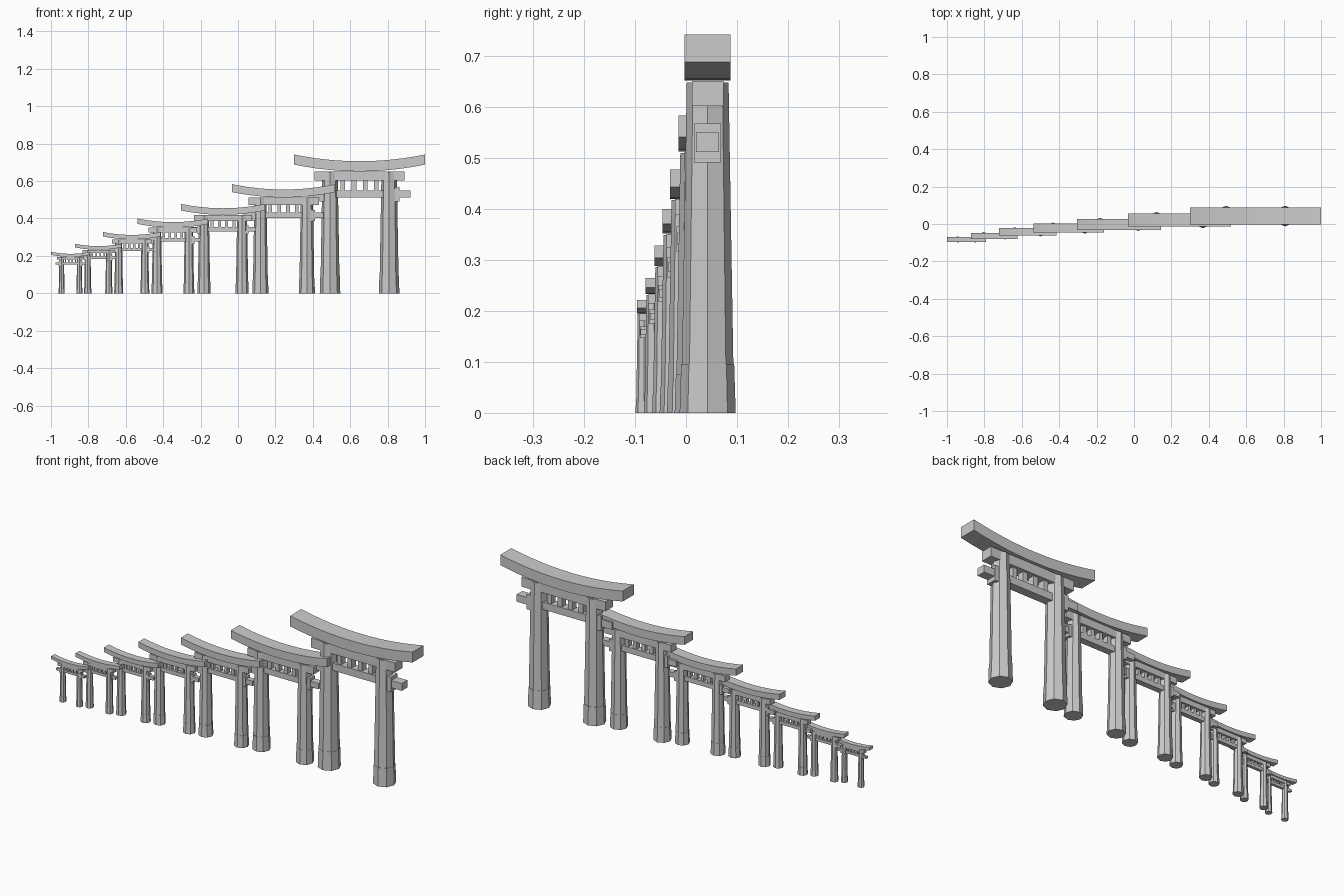
import bpy, bmesh, math
from mathutils import Matrix, Vector

if "Cube" in bpy.data.objects:
    bpy.data.objects.remove(bpy.data.objects["Cube"])


def finish(bm, name, place):
    bmesh.ops.recalc_face_normals(bm, faces=bm.faces)
    mesh = bpy.data.meshes.new(name)
    bm.transform(place)
    bm.to_mesh(mesh)
    bm.free()
    ob = bpy.data.objects.new(name, mesh)
    bpy.context.collection.objects.link(ob)
    return ob


def add_box(bm, x0, x1, hy, z0, z1):
    m = Matrix.Translation(((x0 + x1) / 2, 0, (z0 + z1) / 2)) @ Matrix.Diagonal((x1 - x0, 2 * hy, z1 - z0, 1))
    bmesh.ops.create_cube(bm, size=1, matrix=m)


def add_cone(bm, x, r0, r1, z0, z1):
    bmesh.ops.create_cone(bm, cap_ends=True, segments=8, radius1=r0, radius2=r1, depth=z1 - z0,
                          matrix=Matrix.Translation((x, 0, (z0 + z1) / 2)))


def gate(n, cx, cy, s):
    place = Matrix.Translation((cx, cy, 0)) @ Matrix.Scale(s, 4)

    # Tapered octagonal pillars on slightly wider feet
    bm = bmesh.new()
    for side in (-1, 1):
        add_cone(bm, side * 0.158, 0.0505, 0.041, 0.09, 0.648)
    finish(bm, f"pillars_{n}", place)
    bm = bmesh.new()
    for side in (-1, 1):
        add_cone(bm, side * 0.158, 0.055, 0.052, 0, 0.096)
    finish(bm, f"pillar_feet_{n}", place)

    # Straight upper beam and lower tie beam
    bm = bmesh.new()
    add_box(bm, -0.24, 0.24, 0.031, 0.602, 0.651)
    finish(bm, f"upper_beam_{n}", place)
    bm = bmesh.new()
    add_box(bm, -0.272, 0.272, 0.0225, 0.512, 0.55)
    finish(bm, f"tie_beam_{n}", place)

    # Wedges where the tie beam leaves the pillars
    bm = bmesh.new()
    add_box(bm, 0.187, 0.213, 0.0265, 0.491, 0.568)
    add_box(bm, -0.213, -0.187, 0.0265, 0.491, 0.568)
    finish(bm, f"wedges_{n}", place)

    # Short struts between the beams
    bm = bmesh.new()
    for x in (-0.09, -0.03, 0.03, 0.09):
        add_box(bm, x - 0.0125, x + 0.0125, 0.018, 0.548, 0.604)
    finish(bm, f"struts_{n}", place)

    # Upswept top lintel
    bm = bmesh.new()
    xs = [-0.35 + 0.7 * i / 12 for i in range(13)]
    low = [(x, 0.652 + 0.036 * (x / 0.35) ** 2) for x in xs]
    outline = low + [(x, z + 0.054) for x, z in reversed(low)]
    face = bm.faces.new([bm.verts.new((x, -0.045, z)) for x, z in outline])
    ext = bmesh.ops.extrude_face_region(bm, geom=[face], use_keep_orig=True)
    bmesh.ops.translate(bm, vec=Vector((0, 0.09, 0)),
                        verts=[v for v in ext["geom"] if isinstance(v, bmesh.types.BMVert)])
    finish(bm, f"top_lintel_{n}", place)


# Row of seven gates shrinking toward the left: centre x, centre y, scale
row = [(0.65, 0.0425, 1), (0.244, 0.021, 0.786), (-0.08, -0.002, 0.644), (-0.348, -0.022, 0.539),
       (-0.568, -0.042, 0.442), (-0.747, -0.063, 0.357), (-0.8955, -0.0825, 0.299)]
for i, g in enumerate(row):
    gate(i + 1, *g)
